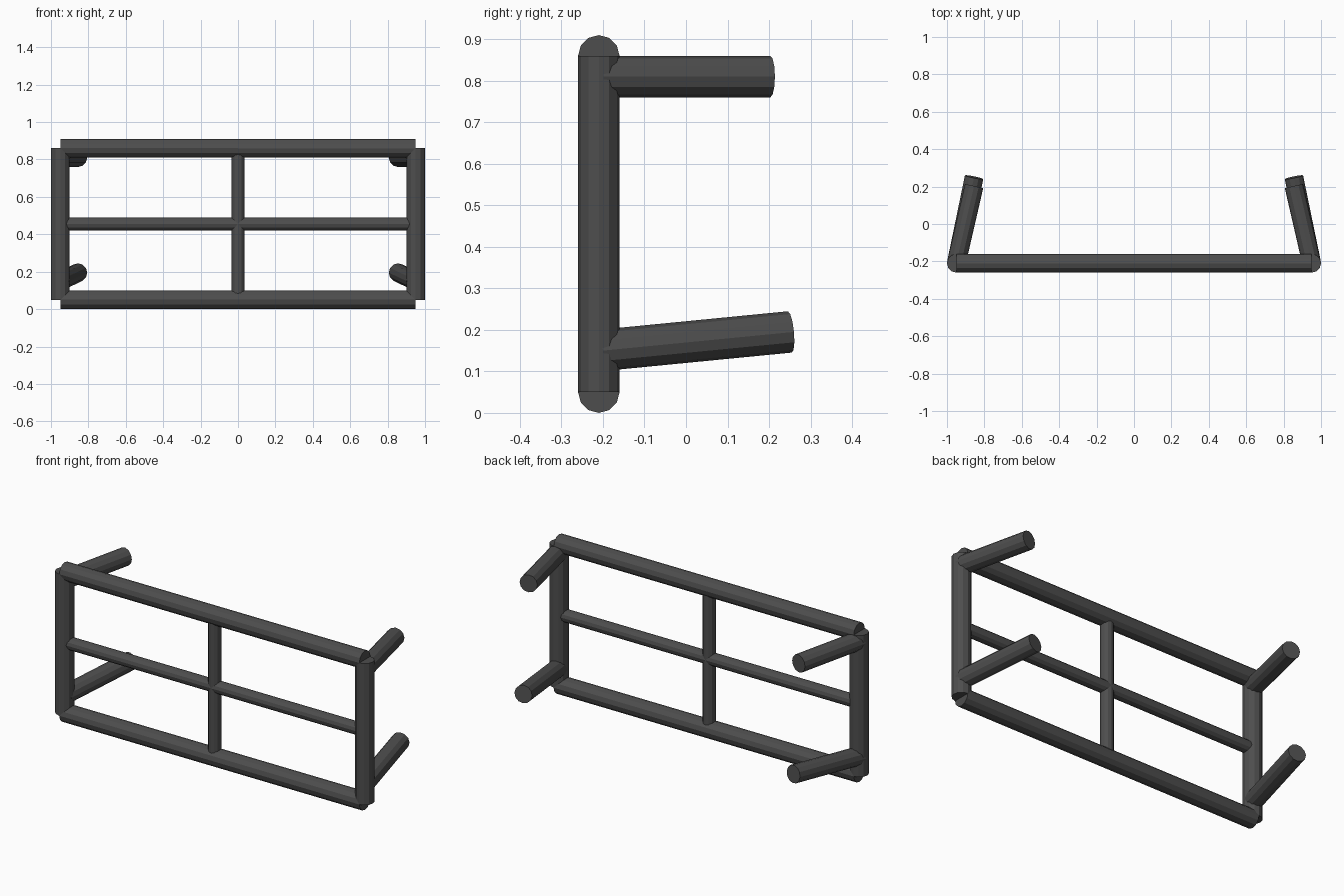
import bpy
from mathutils import Vector

if "Cube" in bpy.data.objects:
    bpy.data.objects.remove(bpy.data.objects["Cube"])

steel = bpy.data.materials.new("dark grey steel")
steel.diffuse_color = (0.075, 0.075, 0.075, 1)
steel.use_nodes = True
steel.node_tree.nodes["Principled BSDF"].inputs["Base Color"].default_value = steel.diffuse_color


def tube(name, start, end, radius):
    """Twelve-sided capped tube between two points."""
    a, b = Vector(start), Vector(end)
    bpy.ops.mesh.primitive_cylinder_add(vertices=12, radius=radius, depth=(b - a).length,
                                        location=(a + b) / 2)
    ob = bpy.context.object
    ob.rotation_euler = (b - a).to_track_quat('Z', 'Y').to_euler()
    ob.name = name
    ob.data.materials.append(steel)
    return ob


R, THIN = 0.05, 0.035      # frame and brace radii
X, Y = 0.95, -0.21         # frame half width and depth position
LOW, HIGH = 0.05, 0.86     # rail heights
MID = (LOW + HIGH) / 2

# Outer frame rails
tube("bottom_rail", (-X, Y, LOW), (X, Y, LOW), R)
tube("top_rail", (-X, Y, HIGH), (X, Y, HIGH), R)

# Inner cross braces
tube("horizontal_brace", (-X, Y, MID), (X, Y, MID), THIN)
tube("vertical_brace", (0, Y, LOW), (0, Y, HIGH), THIN)

# Side posts and the mounting arms that lean inward
for side, s in (("left", -1), ("right", 1)):
    tube(side + "_post", (s * X, Y, LOW), (s * X, Y, HIGH), R)
    tube(side + "_upper_arm", (s * X, Y, 0.81), (s * 0.855, 0.203, 0.81), R)
    tube(side + "_lower_arm", (s * X, Y, 0.15), (s * 0.855, 0.25, 0.195), R)
